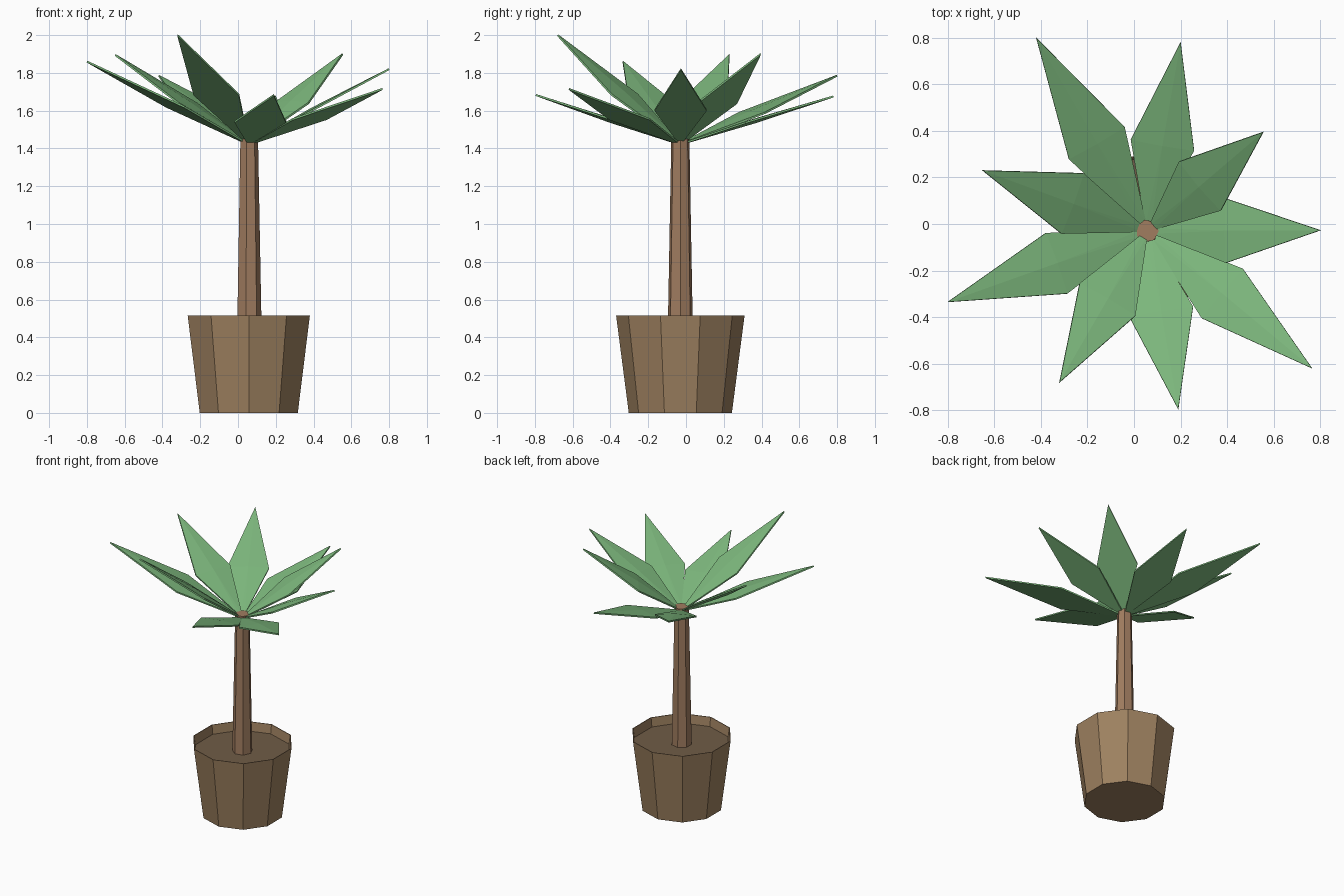
import bpy, bmesh, math
from mathutils import Vector

if "Cube" in bpy.data.objects:
    bpy.data.objects.remove(bpy.data.objects["Cube"])

CX, CY = 0.057, -0.03   # axis of pot and trunk


def material(name, r, g, b):
    m = bpy.data.materials.new(name)
    lin = [((c / 255 + 0.055) / 1.055) ** 2.4 for c in (r, g, b)]
    m.diffuse_color = (*lin, 1)
    m.use_nodes = True
    m.node_tree.nodes["Principled BSDF"].inputs["Base Color"].default_value = m.diffuse_color
    return m


POT = material("pot brown", 158, 129, 96)
SOIL = material("dark soil", 112, 92, 70)
TRUNK = material("trunk brown", 161, 125, 96)
LEAF = material("leaf green", 125, 184, 125)


def finish(name, bm, mat):
    bmesh.ops.recalc_face_normals(bm, faces=bm.faces)
    me = bpy.data.meshes.new(name)
    bm.to_mesh(me)
    bm.free()
    me.materials.append(mat)
    ob = bpy.data.objects.new(name, me)
    bpy.context.collection.objects.link(ob)
    return ob


def lathe(name, profile, sides, start, mat):
    """Stack of n-gon rings (radius, z), closed at both ends."""
    bm = bmesh.new()
    rings = []
    for r, z in profile:
        rings.append([bm.verts.new((CX + r * math.cos(start + math.tau * i / sides),
                                    CY + r * math.sin(start + math.tau * i / sides), z))
                      for i in range(sides)])
    for a, b in zip(rings, rings[1:]):
        for i in range(sides):
            j = (i + 1) % sides
            bm.faces.new((a[i], a[j], b[j], b[i]))
    bm.faces.new(rings[0])
    bm.faces.new(rings[-1])
    return finish(name, bm, mat)


# ten-sided tapered pot with a thin rim, and the soil inside it
lathe("pot", [(0.273, 0), (0.34, 0.515), (0.335, 0.515), (0.325, 0.44)], 10, math.pi / 2, POT)
lathe("soil", [(0.322, 0.43), (0.326, 0.45)], 10, math.pi / 2, SOIL)

# seven-sided tapered trunk
lathe("trunk", [(0.068, 0.44), (0.049, 1.455)], 7, 0, TRUNK)


def leaf(name, tip):
    """Thin kite-shaped leaf with a faint ridge along the middle."""
    base = Vector((CX, CY, 1.422))
    tip = Vector(tip)
    along = tip - base
    side = Vector((-along.y, along.x, 0)).normalized()
    up = along.cross(side).normalized()
    mid = base + along * 0.455
    start = base + along * 0.03
    outline = [start - side * 0.012, mid - side * 0.138, tip,
               mid + side * 0.138, start + side * 0.012]
    bm = bmesh.new()
    low = [bm.verts.new(p - up * 0.005) for p in outline]
    top = [bm.verts.new(p + up * 0.005) for p in outline]
    ridge = bm.verts.new(mid + up * 0.014)
    bm.faces.new(low)
    for i in range(5):
        j = (i + 1) % 5
        bm.faces.new((low[i], low[j], top[j], top[i]))
        bm.faces.new((top[i], top[j], ridge))
    finish(name, bm, LEAF)


# nine leaves, given by their tips
tips = [(-0.42, 0.80, 1.785), (0.20, 0.78, 1.675), (0.555, 0.395, 1.90),
        (0.80, -0.027, 1.82), (0.765, -0.62, 1.715), (0.19, -0.795, 1.683),
        (-0.32, -0.68, 2.0), (-0.80, -0.335, 1.86), (-0.65, 0.23, 1.895)]
for n, t in enumerate(tips, 1):
    leaf(f"leaf_{n}", t)
